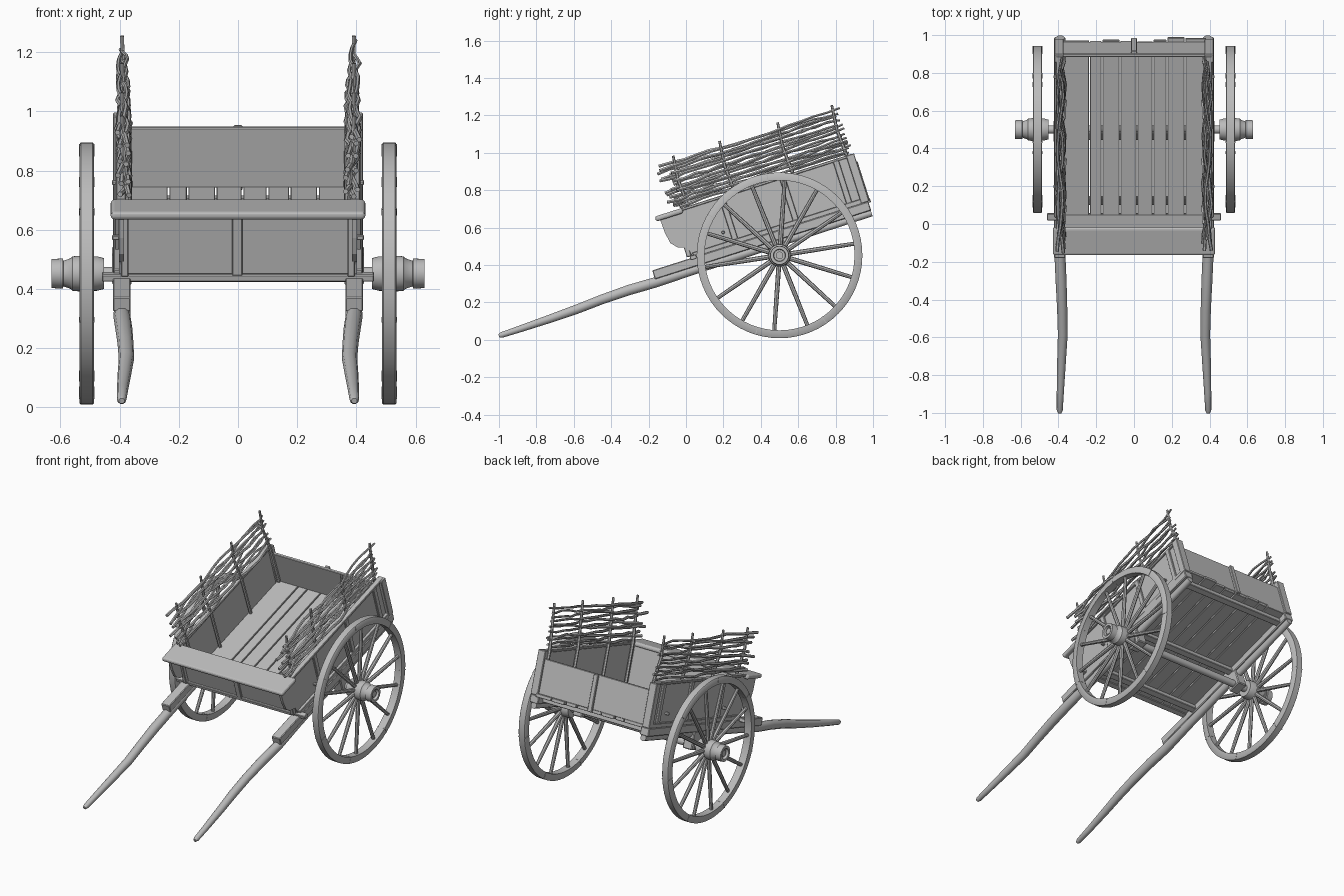
import bpy, bmesh, math, random
from mathutils import Matrix, Vector

random.seed(4)
if "Cube" in bpy.data.objects:
    bpy.data.objects.remove(bpy.data.objects["Cube"])

wood = bpy.data.materials.new("weathered_grey_wood")
wood.use_nodes = True
GREY = (0.5, 0.5, 0.5, 1)
wood.diffuse_color = GREY
wood.node_tree.nodes["Principled BSDF"].inputs["Base Color"].default_value = GREY

# Body parts are built level around the axle, then tipped so the shafts reach the ground
AXLE = Matrix.Translation((0, 0.5, 0.452))
TILT = AXLE @ Matrix.Rotation(math.radians(17.7), 4, "X")


def add(name, mesh, matrix=TILT, smooth=False):
    mesh.materials.clear()
    mesh.materials.append(wood)
    obj = bpy.data.objects.new(name, mesh)
    bpy.context.collection.objects.link(obj)
    obj.matrix_world = matrix
    if smooth:
        bpy.ops.object.select_all(action="DESELECT")
        obj.select_set(True)
        bpy.context.view_layer.objects.active = obj
        bpy.ops.object.shade_smooth_by_angle(angle=math.radians(40))
    return obj


def from_bm(name, bm, matrix=TILT, smooth=False):
    bmesh.ops.recalc_face_normals(bm, faces=bm.faces)
    mesh = bpy.data.meshes.new(name)
    bm.to_mesh(mesh)
    bm.free()
    return add(name, mesh, matrix, smooth)


def box(name, x, y, z, bevel=0.003, matrix=TILT):
    bm = bmesh.new()
    bmesh.ops.create_cube(bm, size=1)
    for v in bm.verts:
        v.co = [(a + b) / 2 + c * abs(b - a) for (a, b), c in zip((x, y, z), v.co)]
    if bevel:
        bmesh.ops.bevel(bm, geom=bm.edges[:], offset=bevel, segments=1, affect="EDGES")
    return from_bm(name, bm, matrix)


def prism(name, outline, x0, x1):
    bm = bmesh.new()
    face = bm.faces.new([bm.verts.new((x0, y, z)) for y, z in outline])
    new = bmesh.ops.extrude_face_region(bm, geom=[face])["geom"]
    moved = [g for g in new if isinstance(g, bmesh.types.BMVert)]
    bmesh.ops.translate(bm, verts=moved, vec=(x1 - x0, 0, 0))
    return from_bm(name, bm)


def lathe(name, profile, matrix, steps=64, closed=False):
    """Spin (x, radius) points around the x axis."""
    bm = bmesh.new()
    verts = [bm.verts.new((x, 0, r)) for x, r in profile]
    edges = [bm.edges.new(p) for p in zip(verts, verts[1:])]
    if closed:
        edges.append(bm.edges.new((verts[-1], verts[0])))
    bmesh.ops.spin(bm, geom=verts + edges, cent=(0, 0, 0), axis=(1, 0, 0),
                   angle=math.tau, steps=steps, use_duplicate=False)
    bmesh.ops.remove_doubles(bm, verts=bm.verts, dist=0.0001)
    return from_bm(name, bm, matrix, True)


def tubes(name, paths, matrix=TILT, round_steps=1):
    """Each path is a list of (x, y, z, radius)."""
    curve = bpy.data.curves.new(name, "CURVE")
    curve.dimensions = "3D"
    curve.bevel_depth = 1
    curve.bevel_resolution = round_steps
    curve.use_fill_caps = True
    for path in paths:
        spline = curve.splines.new("POLY")
        spline.points.add(len(path) - 1)
        for p, (x, y, z, r) in zip(spline.points, path):
            p.co = (x, y, z, 1)
            p.radius = r
    temp = bpy.data.objects.new(name + "_path", curve)
    mesh = bpy.data.meshes.new_from_object(temp)
    bpy.data.objects.remove(temp)
    return add(name, mesh, matrix, True)


# Floor planks with narrow gaps and uneven tails
seams = [-0.385, -0.235, -0.17, -0.075, 0.015, 0.1, 0.175, 0.27, 0.385]
for a, b in zip(seams, seams[1:]):
    box("floor_plank", (a + 0.003, b - 0.003),
        (-0.44, 0.54 + random.uniform(-0.012, 0.015)), (0.122, 0.143), 0.002)
for y in (-0.36, 0.0, 0.47):
    box("floor_joist", (-0.37, 0.37), (y - 0.02, y + 0.02), (0.09, 0.122))

# Front board, ledge and cross bar
box("front_board", (-0.385, 0.385), (-0.45, -0.43), (0.14, 0.38))
box("front_batten", (-0.02, 0.015), (-0.464, -0.45), (0.14, 0.378))
box("front_cross_bar", (-0.46, 0.46), (-0.46, -0.425), (0.118, 0.142))
ledge = box("front_ledge", (-0.43, 0.43), (-0.573, -0.42), (0.372, 0.4), 0)
rounding = ledge.modifiers.new("rounded_edges", "BEVEL")
rounding.width, rounding.segments = 0.012, 3

# Tailgate
box("tailgate", (-0.39, 0.39), (0.515, 0.533), (0.14, 0.352))
box("tailgate_batten", (-0.015, 0.015), (0.533, 0.55), (0.125, 0.352))

side_outline = [(-0.55, 0.375), (-0.547, 0.30), (-0.536, 0.24), (-0.505, 0.205),
                (-0.455, 0.187), (-0.445, 0.135), (0.53, 0.135), (0.53, 0.395), (-0.55, 0.395)]

for name, s in (("left", 1), ("right", -1)):
    # Side wall, top rail, posts and battens
    prism(name + "_side_wall", side_outline, s * 0.385, s * 0.402)
    box(name + "_top_rail", (s * 0.378, s * 0.412), (-0.43, 0.535), (0.385, 0.4))
    box(name + "_rear_post", (s * 0.372, s * 0.422), (0.5, 0.545), (0.13, 0.398))
    box(name + "_front_post", (s * 0.37, s * 0.395), (-0.475, -0.45), (0.14, 0.375))
    for y in (-0.2, 0.14, 0.44):
        box(name + "_side_batten", (s * 0.402, s * 0.416), (y - 0.016, y + 0.016), (0.135, 0.39))
    for y in (-0.25, 0.36):
        box(name + "_bolt", (s * 0.4, s * 0.426), (y - 0.008, y + 0.008), (0.2, 0.216))
    box(name + "_side_sill", (s * 0.385, s * 0.42), (-0.44, 0.54), (0.128, 0.155))

    # Chassis beam and the long curved shaft beneath it
    box(name + "_chassis_beam", (s * 0.363, s * 0.423), (-0.673, 0.54), (0.08, 0.13), 0.004)
    shaft = [(0.39, 0.538, 0.067, 0.02), (0.39, -0.45, 0.065, 0.026), (0.392, -0.68, 0.064, 0.029),
             (0.386, -0.82, 0.068, 0.029), (0.38, -0.98, 0.064, 0.027), (0.377, -1.12, 0.055, 0.026),
             (0.384, -1.28, 0.05, 0.023), (0.39, -1.44, 0.047, 0.019), (0.393, -1.545, 0.046, 0.016),
             (0.393, -1.56, 0.046, 0.01)]
    tubes(name + "_shaft", [[(s * x, y, z, r) for x, y, z, r in shaft]], round_steps=3)
    box(name + "_axle_block", (s * 0.36, s * 0.425), (-0.045, 0.045), (-0.028, 0.085), 0.005)

    # Woven wattle panel: uprights inside the wall, rods passing in and out of them
    stakes = [-0.39, -0.13, 0.196, 0.5]
    tubes(name + "_wattle_stakes",
          [[(s * 0.366, y + 0.01, 0.145, 0.01), (s * 0.37, y + 0.004, 0.4, 0.01),
            (s * 0.388, y - 0.004, 0.55, 0.009), (s * 0.392, y + 0.01, 0.68, 0.007)]
           for y in stakes])
    rods = []
    ROWS = 11
    for row in range(ROWS):
        z = 0.415 + row * 0.0225
        centre = 0.381 + 0.012 * row / ROWS
        start = -0.46 + random.uniform(-0.03, 0.05)
        end = 0.53 + random.uniform(-0.04, 0.02)
        slope = random.uniform(-0.025, 0.025)
        path = []
        for i in range(15):
            t = i / 14
            y = start + (end - start) * t
            weave = 0.016 * math.sin(y * math.pi / 0.29 + math.pi * row + 0.6)
            path.append((s * (centre + weave + random.uniform(-0.005, 0.005)), y,
                         z + slope * (t - 0.5) + random.uniform(-0.006, 0.006),
                         0.0095 - 0.003 * t))
        rods.append(path)
    tubes(name + "_wattle_rods", rods)

    # Wheel: rim, hub and spokes
    rim = [(0.487, 0.401), (0.487, 0.438), (0.491, 0.443), (0.531, 0.443),
           (0.535, 0.438), (0.535, 0.401)]
    lathe(name + "_wheel_rim", [(s * x, r) for x, r in rim], AXLE, closed=True)
    hub = [(0.453, 0), (0.453, 0.052), (0.475, 0.058), (0.54, 0.06), (0.56, 0.058), (0.565, 0.052),
           (0.59, 0.043), (0.592, 0.051), (0.63, 0.049), (0.63, 0.033), (0.61, 0.03), (0.61, 0)]
    lathe(name + "_wheel_hub", [(s * x, r) for x, r in hub], AXLE, 32)
    lathe(name + "_axle_cap", [(s * x, r) for x, r in ((0.6, 0.02), (0.622, 0.02), (0.622, 0))],
          AXLE, 16)
    SPOKES = 14
    spokes, joints = [], []
    for i in range(SPOKES):
        a = math.radians(86) + math.tau * i / SPOKES
        spokes.append([(s * 0.51, math.cos(a) * r, math.sin(a) * r, w)
                       for r, w in ((0.04, 0.013), (0.2, 0.0125), (0.41, 0.0105))])
        # Thin joint plates between rim segments
        if i % 2 == 0:
            b = a + math.pi / SPOKES
            turn = AXLE @ Matrix.Rotation(b, 4, "X")
            box(name + "_rim_joint", (s * 0.4855, s * 0.5365), (0.4, 0.442),
                (-0.002, 0.002), 0, turn)
    tubes(name + "_wheel_spokes", spokes, AXLE, 2)

# Axle
lathe("axle", [(-0.46, 0.022), (0.46, 0.022)], AXLE, 20)
